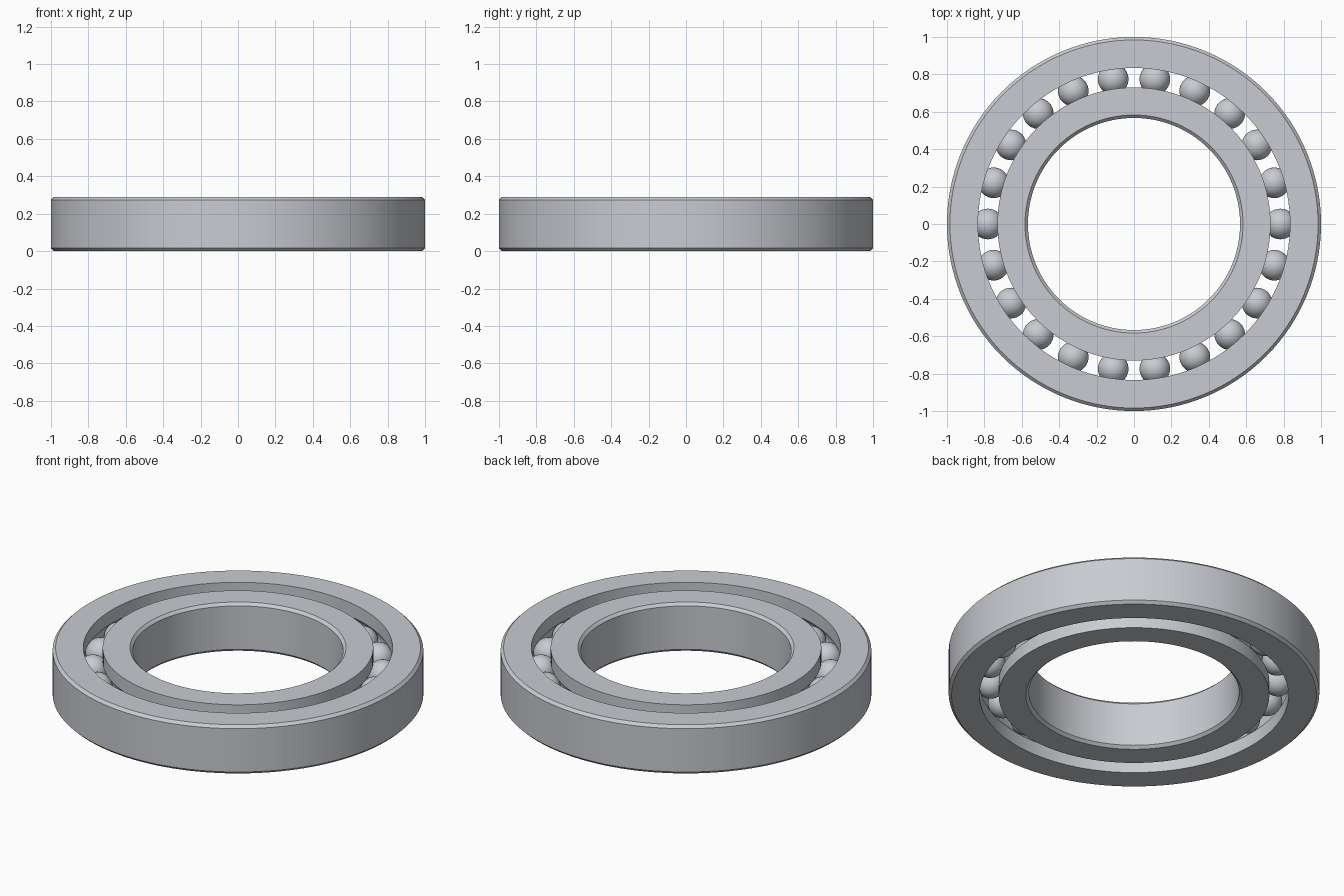
import bpy
import bmesh
from math import asin, cos, sin, pi, radians

cube = bpy.data.objects.get("Cube")
if cube:
    bpy.data.objects.remove(cube)

HEIGHT, MID = 0.29, 0.145
CHAMFER = 0.016
BORE, INNER_LAND, OUTER_LAND, RIM = 0.567, 0.73, 0.834, 1.0
PITCH = (INNER_LAND + OUTER_LAND) / 2
BALL_RADIUS, BALLS = 0.082, 22
GROOVE_RADIUS = BALL_RADIUS + 0.001
SEGMENTS = 128

steel = bpy.data.materials.new("polished steel")
steel.use_nodes = True
colour = (0.58, 0.60, 0.64, 1)
steel.diffuse_color = colour
steel.node_tree.nodes["Principled BSDF"].inputs["Base Color"].default_value = colour


def add_object(name, bm):
    mesh = bpy.data.meshes.new(name)
    bm.to_mesh(mesh)
    bm.free()
    mesh.materials.append(steel)
    obj = bpy.data.objects.new(name, mesh)
    bpy.context.collection.objects.link(obj)
    bpy.ops.object.select_all(action='DESELECT')
    obj.select_set(True)
    bpy.context.view_layer.objects.active = obj
    bpy.ops.object.shade_smooth_by_angle(angle=radians(30))
    return obj


def race(name, plain, land):
    """Spin a ring: chamfered plain wall on one side, ball groove on the other."""
    side = 1 if land > plain else -1
    edge = plain + side * CHAMFER
    profile = [(land, 0), (edge, 0), (plain, CHAMFER),
               (plain, HEIGHT - CHAMFER), (edge, HEIGHT), (land, HEIGHT)]
    # Circular groove that wraps around the balls
    reach = asin(min(1, (1 - ((PITCH - land) / GROOVE_RADIUS) ** 2) ** 0.5))
    steps = 12
    for i in range(steps + 1):
        a = reach * (1 - 2 * i / steps)
        profile.append((PITCH - side * GROOVE_RADIUS * cos(a),
                        MID + GROOVE_RADIUS * sin(a)))
    bm = bmesh.new()
    verts = [bm.verts.new((r, 0, z)) for r, z in profile]
    edges = [bm.edges.new((v, verts[i - 1])) for i, v in enumerate(verts)]
    bmesh.ops.spin(bm, geom=verts + edges, cent=(0, 0, 0), axis=(0, 0, 1),
                   angle=2 * pi, steps=SEGMENTS)
    bmesh.ops.remove_doubles(bm, verts=bm.verts, dist=0.0001)
    bmesh.ops.recalc_face_normals(bm, faces=bm.faces)
    return add_object(name, bm)


race("outer_ring", RIM, OUTER_LAND)
race("inner_ring", BORE, INNER_LAND)

# Balls evenly spaced in the groove, sharing one mesh
bm = bmesh.new()
bmesh.ops.create_uvsphere(bm, u_segments=32, v_segments=20, radius=BALL_RADIUS)
first = add_object("ball_1", bm)
for i in range(BALLS):
    ball = first
    if i:
        ball = bpy.data.objects.new(f"ball_{i + 1}", first.data)
        bpy.context.collection.objects.link(ball)
    a = 2 * pi * i / BALLS
    ball.location = (PITCH * cos(a), PITCH * sin(a), MID)
    ball.rotation_euler.z = a
